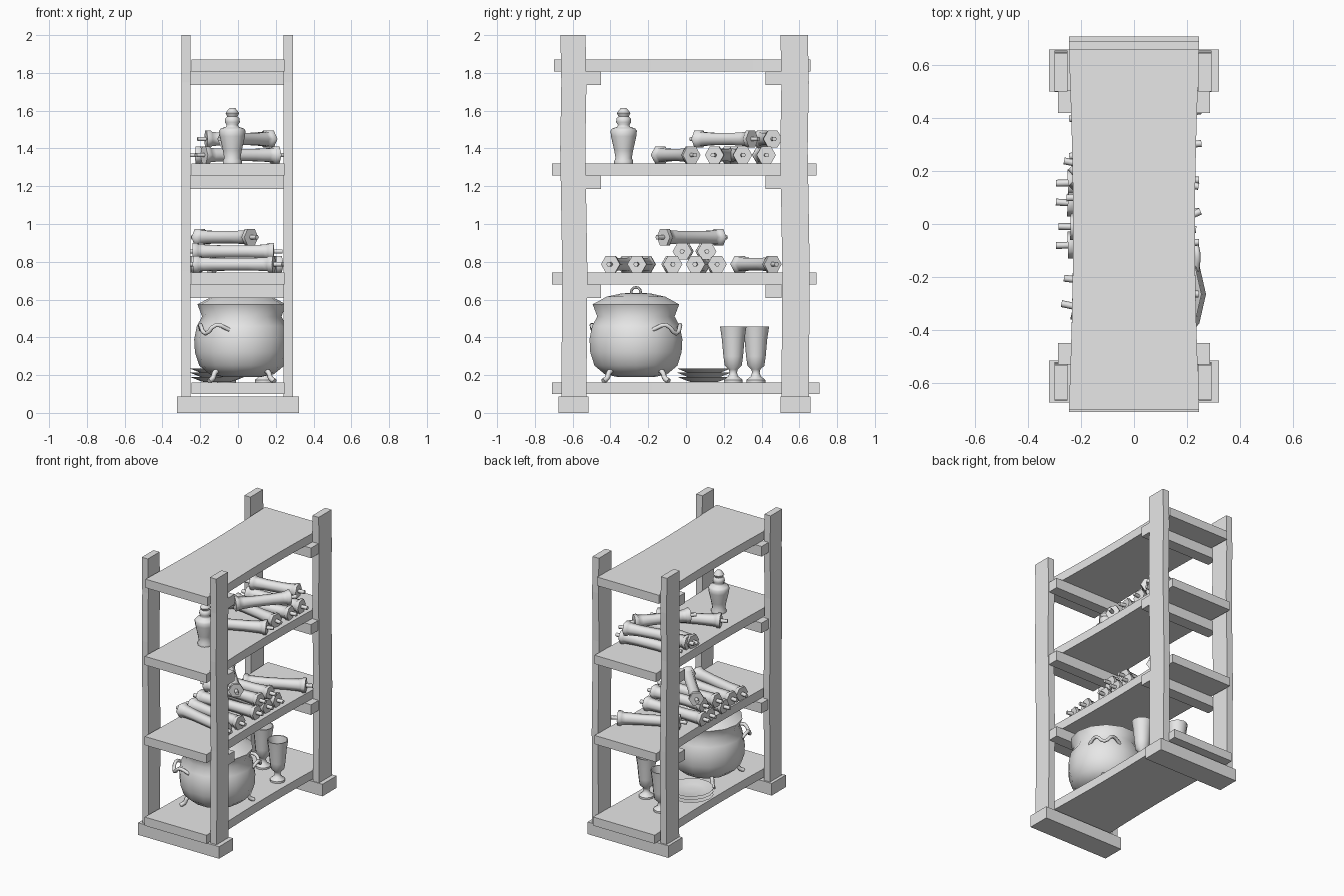
import bpy, bmesh
from math import radians, cos, sin, pi
from mathutils import Vector

cube = bpy.data.objects.get("Cube")
if cube:
    bpy.data.objects.remove(cube, do_unlink=True)

grey = bpy.data.materials.new("plain_grey")
grey.use_nodes = True
tone = (0.8, 0.8, 0.8, 1)
grey.diffuse_color = tone
grey.node_tree.nodes["Principled BSDF"].inputs["Base Color"].default_value = tone


def add(name, data, loc=(0, 0, 0)):
    ob = bpy.data.objects.new(name, data)
    ob.location = loc
    bpy.context.collection.objects.link(ob)
    data.materials.append(grey)
    return ob


def smooth(ob, angle=40):
    bpy.ops.object.select_all(action='DESELECT')
    bpy.context.view_layer.objects.active = ob
    ob.select_set(True)
    bpy.ops.object.shade_smooth_by_angle(angle=radians(angle))


def loft(name, rings, loc=(0, 0, 0)):
    """Skin a list of equal rings of points and cap both ends."""
    bm = bmesh.new()
    rows = [[bm.verts.new(p) for p in ring] for ring in rings]
    n = len(rows[0])
    for a, b in zip(rows, rows[1:]):
        for i in range(n):
            j = (i + 1) % n
            bm.faces.new((a[i], a[j], b[j], b[i]))
    bm.faces.new(rows[0][::-1])
    bm.faces.new(rows[-1])
    bmesh.ops.recalc_face_normals(bm, faces=bm.faces)
    me = bpy.data.meshes.new(name)
    bm.to_mesh(me)
    bm.free()
    return add(name, me, loc)


def lathe(name, profile, sides, loc, angle=40):
    """Spin (radius, height) pairs around the vertical axis."""
    turn = [2 * pi * i / sides for i in range(sides)]
    ob = loft(name, [[(r * cos(t), r * sin(t), z) for t in turn] for r, z in profile], loc)
    smooth(ob, angle)
    return ob


def block(name, x0, x1, y0, y1, z0, z1):
    return loft(name, [[(x0, y0, z), (x1, y0, z), (x1, y1, z), (x0, y1, z)] for z in (z0, z1)])


def tube(name, points, radius, loc):
    cu = bpy.data.curves.new(name, 'CURVE')
    cu.dimensions = '3D'
    cu.bevel_depth = radius
    cu.bevel_resolution = 1
    cu.resolution_u = 3
    cu.use_fill_caps = True
    sp = cu.splines.new('BEZIER')
    sp.bezier_points.add(len(points) - 1)
    for bp, p in zip(sp.bezier_points, points):
        bp.co = p
        bp.handle_left_type = bp.handle_right_type = 'AUTO'
    return add(name, cu, loc)


# Feet and uneven posts
for end, y0, y1 in (("front", -0.675, -0.515), ("back", 0.5, 0.66)):
    block(end + "_foot", -0.322, 0.322, y0, y1, 0, 0.087)
    inner, outer = (-0.527, -0.66) if end == "front" else (0.505, 0.65)
    for side, x0, x1 in (("right", -0.3, -0.252), ("left", 0.242, 0.292)):
        rings = []
        for z, d in ((0.08, 0), (0.75, 0.005), (1.4, -0.006), (1.75, 0), (2.0, -0.005)):
            a, b = sorted((inner + d, outer + d))
            rings.append([(x0, a, z), (x1, a, z), (x1, b, z), (x0, b, z)])
        loft(f"{end}_{side}_post", rings)

# Shelves narrowing toward the middle, on cross beams
for level, (z, y0, y1) in enumerate(((0.1, -0.71, 0.708), (0.68, -0.71, 0.69),
                                    (1.257, -0.71, 0.69), (1.808, -0.7, 0.66))):
    rings = []
    for i in range(9):
        t = i / 8
        w = 0.246 - 0.016 * sin(pi * t)
        y = y0 + (y1 - y0) * t
        rings.append([(-w, y, z), (w, y, z), (w, y, z + 0.062), (-w, y, z + 0.062)])
    shelf = loft(f"shelf_{level}", rings)
    smooth(shelf, 30)
    if level:
        block(f"front_beam_{level}", -0.287, 0.287, -0.53, -0.45, z - 0.073, z)
        block(f"back_beam_{level}", -0.287, 0.287, 0.42, 0.505, z - 0.073, z)

# Cauldron with lid, ring, handles and legs
pot = Vector((0.02, -0.265, 0))
lathe("cauldron", [(0.1, 0.19), (0.17, 0.205), (0.225, 0.25), (0.248, 0.32), (0.252, 0.39),
                   (0.238, 0.46), (0.21, 0.51), (0.235, 0.575), (0.215, 0.585),
                   (0.16, 0.615), (0.08, 0.632), (0.02, 0.636)], 14, pot, 50)
bpy.ops.mesh.primitive_torus_add(major_segments=12, minor_segments=6, major_radius=0.025,
                                 minor_radius=0.007, location=(0.02, -0.265, 0.64),
                                 rotation=(0, pi / 2, 0))
ring = bpy.context.object
ring.name = "lid_ring"
ring.data.materials.append(grey)
smooth(ring)


def polar(az, out, side, z):
    return (out * cos(az) - side * sin(az), out * sin(az) + side * cos(az), z)


for k in (0, 1):
    az = radians(48 + 180 * k)
    tube(f"cauldron_handle_{k}", [polar(az, r, s, z) for r, s, z in
         ((0.21, -0.1, 0.44), (0.265, -0.055, 0.465), (0.285, 0, 0.42),
          (0.265, 0.055, 0.465), (0.21, 0.1, 0.44))], 0.012, pot)
for k in range(4):
    az = radians(45 + 90 * k)
    tube(f"cauldron_leg_{k}", [polar(az, r, 0, z) for r, z in
         ((0.15, 0.235), (0.2, 0.215), (0.215, 0.185), (0.245, 0.168))], 0.014, pot)

# Stacked plates
for i in range(3):
    z = 0.163 + 0.022 * i
    lathe(f"plate_{i}", [(0.07, z), (0.09, z + 0.006), (0.145, z + 0.028), (0.138, z + 0.028),
                         (0.085, z + 0.012), (0.02, z + 0.01)], 14, (-0.11, 0.095, 0))

# Hollow goblets
goblet = [(0.05, 0.162), (0.05, 0.175), (0.025, 0.195), (0.02, 0.215), (0.024, 0.23),
          (0.045, 0.25), (0.052, 0.3), (0.06, 0.39), (0.07, 0.457), (0.063, 0.457),
          (0.053, 0.39), (0.045, 0.3), (0.02, 0.26)]
for i, (x, y) in enumerate(((0.14, 0.25), (-0.06, 0.37))):
    lathe(f"goblet_{i}", goblet, 12, (x, y, 0))

# Stoppered bottle
lathe("bottle", [(0.05, 0), (0.05, 0.015), (0.043, 0.03), (0.05, 0.07), (0.067, 0.145),
                 (0.07, 0.175), (0.06, 0.187), (0.035, 0.195), (0.03, 0.205), (0.04, 0.22),
                 (0.038, 0.24), (0.027, 0.25), (0.036, 0.268), (0.025, 0.283),
                 (0.015, 0.295)], 12, (-0.03, -0.33, 1.319), 60)


# Scrolls with hexagonal end caps and rods
def scroll(name, start, end, z):
    """Lay a scroll whose caps sit at the two floor points."""
    a, b = Vector((*start, z)), Vector((*end, z))
    axis = b - a
    h = axis.length / 2
    half = [(0.013, h + 0.045), (0.013, h), (0.051, h), (0.051, h - 0.022),
            (0.043, h - 0.03), (0.041, h - 0.055), (0.037, h * 0.35)]
    profile = [(r, -t) for r, t in half] + [(r, t) for r, t in half[::-1]]
    ob = lathe(name, profile, 6, (a + b) / 2, 62)
    ob.rotation_mode = 'QUATERNION'
    ob.rotation_quaternion = axis.to_track_quat('Z', 'X')
    # Turn the hexagon so that it rests on a flat side
    for v in ob.data.vertices:
        x, y, t = v.co
        v.co = (x * cos(pi / 6) - y * sin(pi / 6), x * sin(pi / 6) + y * cos(pi / 6), t)
    if abs((ob.rotation_quaternion @ Vector((1, 0, 0))).z) > 0.5:
        return ob
    for v in ob.data.vertices:
        x, y, t = v.co
        v.co = (-y, x, t)
    return ob


low, top = 0.787, 1.365
layout = [
    (low, (-0.23, -0.31), (0.19, -0.4)), (low, (-0.22, -0.21), (0.2, -0.26)),
    (low, (-0.25, -0.08), (0.2, -0.07)), (low, (-0.25, 0.08), (0.2, 0.05)),
    (low, (-0.25, 0.155), (0.2, 0.165)), (low, (-0.15, 0.28), (0.22, 0.46)),
    (low + 0.068, (-0.24, -0.01), (0.19, -0.02)), (low + 0.068, (-0.21, 0.1), (0.18, 0.11)),
    (low + 0.143, (-0.21, 0.18), (0.07, -0.12)),
    (top, (-0.18, -0.14), (0.21, 0.03)), (top, (-0.22, 0.23), (0.2, 0.15)),
    (top, (-0.2, 0.26), (0.21, 0.3)), (top, (-0.2, 0.4), (0.21, 0.425)),
    (top + 0.085, (-0.07, 0.06), (0.17, 0.35)), (top + 0.085, (-0.17, 0.4), (0.16, 0.46)),
]
for i, (z, p, q) in enumerate(layout):
    scroll(f"scroll_{i}", p, q, z)
